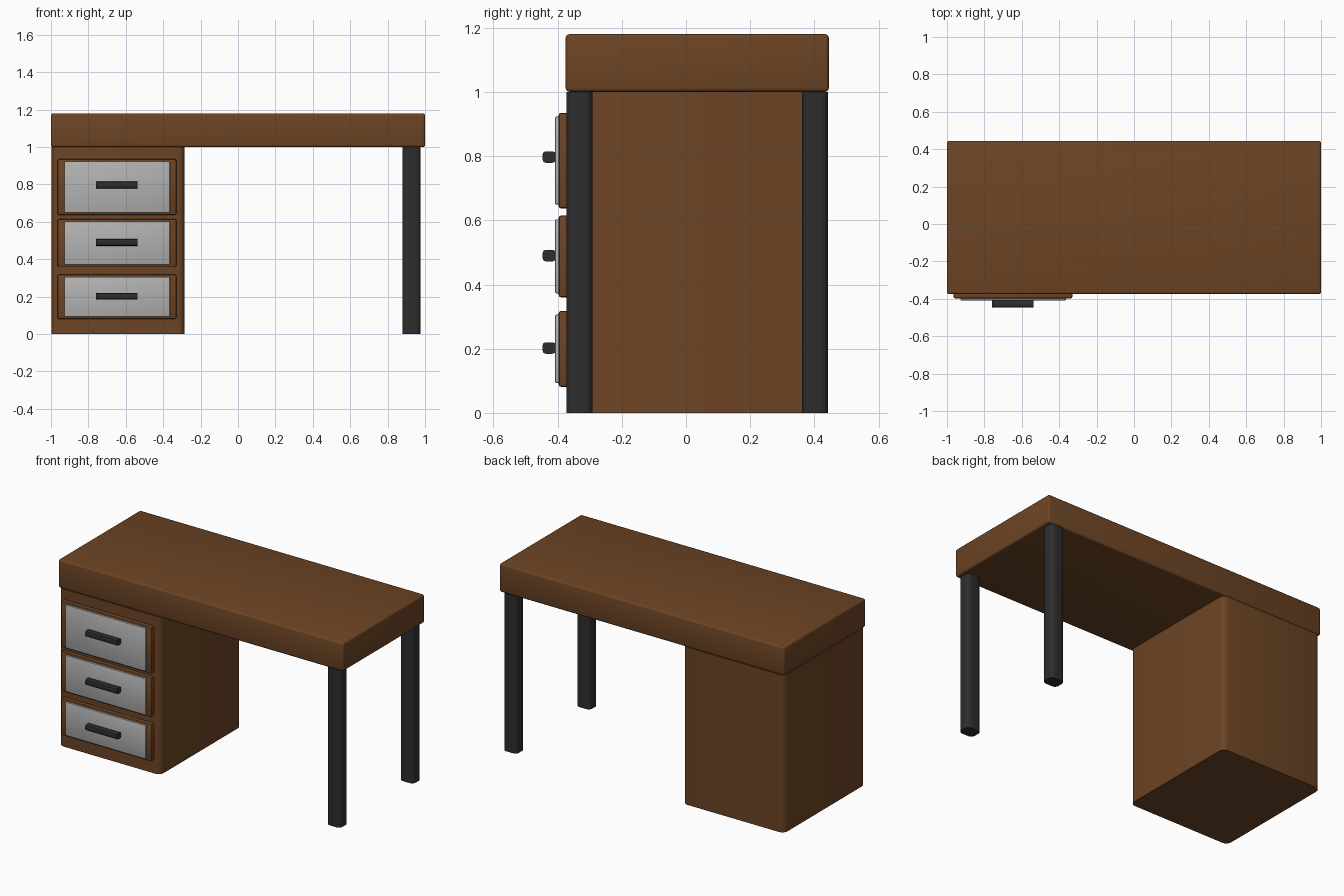
import bpy, bmesh, math

if "Cube" in bpy.data.objects:
    bpy.data.objects.remove(bpy.data.objects["Cube"])


def material(name, rgb):
    m = bpy.data.materials.new(name)
    m.diffuse_color = (*rgb, 1)
    m.use_nodes = True
    m.node_tree.nodes["Principled BSDF"].inputs["Base Color"].default_value = m.diffuse_color
    return m


wood = material("brown wood", (0.15, 0.058, 0.018))
metal = material("light grey", (0.45, 0.45, 0.45))
black = material("charcoal", (0.026, 0.026, 0.026))


def box(name, x, y, z, mat, bevel=0.0, segments=3, only_axis=None):
    """Box from (min, max) ranges; bevels all edges or those along one axis."""
    bm = bmesh.new()
    bmesh.ops.create_cube(bm, size=1)
    for v in bm.verts:
        for i, (lo, hi) in enumerate((x, y, z)):
            v.co[i] = lo if v.co[i] < 0 else hi
    if bevel:
        edges = [e for e in bm.edges if only_axis is None
                 or abs((e.verts[0].co - e.verts[1].co).normalized()[only_axis]) > 0.9]
        bmesh.ops.bevel(bm, geom=edges, offset=bevel, segments=segments,
                        profile=0.5, affect='EDGES')
    mesh = bpy.data.meshes.new(name)
    bm.to_mesh(mesh)
    bm.free()
    mesh.materials.append(mat)
    ob = bpy.data.objects.new(name, mesh)
    bpy.context.collection.objects.link(ob)
    bpy.ops.object.select_all(action='DESELECT')
    ob.select_set(True)
    bpy.context.view_layer.objects.active = ob
    bpy.ops.object.shade_smooth_by_angle(angle=math.radians(35))
    return ob


FRONT, BACK = -0.373, 0.445

# Thick desk top
box("desk_top", (-1, 1), (-0.375, BACK), (1.0, 1.18), wood, 0.012)

# Drawer cabinet with rounded upright corners
box("cabinet", (-0.998, -0.285), (FRONT, BACK - 0.002), (0, 1.0), wood, 0.035, 4, 2)

# Legs on the right end
for name, y in (("front_leg", (FRONT, -0.291)), ("back_leg", (0.361, 0.443))):
    box(name, (0.88, 0.977), y, (0, 1.0), black, 0.024, 3, 2)

# Drawers: wooden front, grey panel and bar handle
drawers = (("top", 0.637, 0.935, 0.797),
           ("middle", 0.36, 0.615, 0.49),
           ("bottom", 0.081, 0.318, 0.202))
for name, lo, hi, grip in drawers:
    box(name + "_drawer_front", (-0.965, -0.33), (-0.397, -0.36), (lo, hi), wood, 0.008, 2)
    box(name + "_drawer_panel", (-0.928, -0.364), (-0.408, -0.39),
        (lo + 0.012, hi - 0.012), metal, 0.004, 2)
    box(name + "_drawer_handle", (-0.76, -0.537), (-0.447, -0.406),
        (grip - 0.018, grip + 0.018), black, 0.01, 2, 0)
